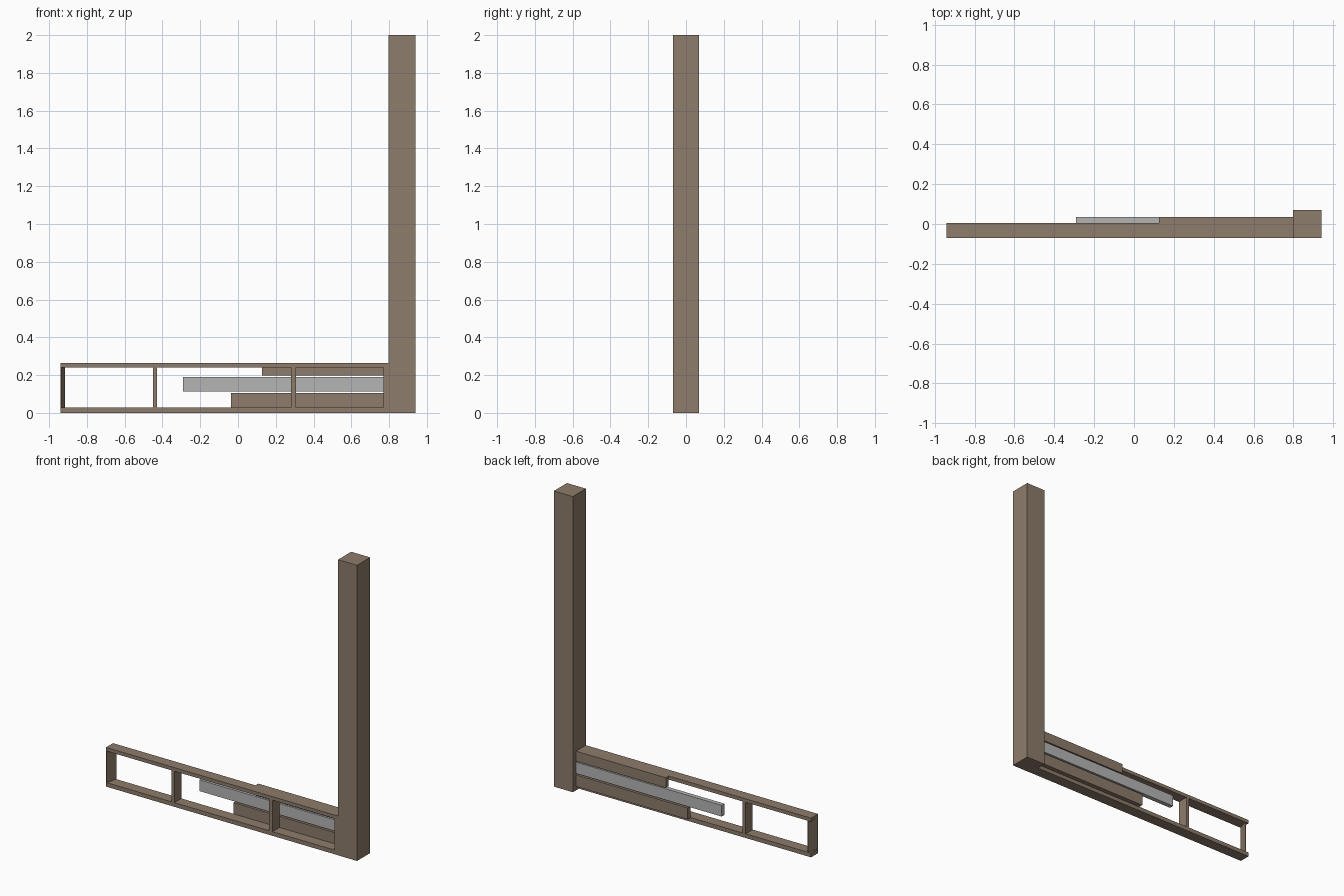
import bpy
import bmesh

if "Cube" in bpy.data.objects:
    bpy.data.objects.remove(bpy.data.objects["Cube"])


def material(name, rgb):
    m = bpy.data.materials.new(name)
    m.diffuse_color = (*rgb, 1.0)
    m.use_nodes = True
    m.node_tree.nodes["Principled BSDF"].inputs["Base Color"].default_value = m.diffuse_color
    return m


wood = material("brown_wood", (0.27, 0.20, 0.145))
grey = material("grey_board", (0.46, 0.46, 0.46))


def prism(name, outline, z0, z1, mat):
    """Extrude a counter-clockwise xy outline from z0 to z1."""
    bm = bmesh.new()
    face = bm.faces.new([bm.verts.new((x, y, z0)) for x, y in outline])
    top = bmesh.ops.extrude_face_region(bm, geom=[face])["geom"]
    for v in top:
        if isinstance(v, bmesh.types.BMVert):
            v.co.z = z1
    bmesh.ops.recalc_face_normals(bm, faces=bm.faces)
    mesh = bpy.data.meshes.new(name)
    bm.to_mesh(mesh)
    bm.free()
    mesh.materials.append(mat)
    ob = bpy.data.objects.new(name, mesh)
    bpy.context.collection.objects.link(ob)
    return ob


def box(name, x0, x1, y0, y1, z0, z1, mat=wood):
    return prism(name, [(x0, y0), (x1, y0), (x1, y1), (x0, y1)], z0, z1, mat)


FRONT, BACK, BOARD = -0.069, 0.006, 0.036
LEFT, POST = -0.94, 0.798
LOW, HIGH, TOP = 0.028, 0.241, 0.265

# Tall corner post
box("post", POST, 0.94, -0.07, 0.07, 0, 2)

# Long rails of the low frame
box("bottom_rail", LEFT, POST, FRONT, BACK, 0, LOW)
box("top_rail", LEFT, POST, FRONT, BACK, HIGH, TOP)

# Upright studs between the rails
for i, (x0, x1) in enumerate([(-0.451, -0.428), (0.281, 0.306), (0.77, POST)]):
    box(f"stud_{i + 1}", x0, x1, FRONT, BACK, LOW, HIGH)

# Thin end stud, set at a slant
prism("end_stud", [(LEFT, FRONT), (LEFT + 0.004, FRONT),
                   (-0.915, BACK), (-0.919, BACK)], LOW, HIGH, wood)

# Broken fence boards fixed to the back of the frame
box("lower_board", -0.038, POST, BACK, BOARD, 0.026, 0.104)
box("middle_board", -0.292, POST, BACK, BOARD, 0.114, 0.19, grey)
box("upper_board", 0.126, POST, BACK, BOARD, 0.197, TOP)
